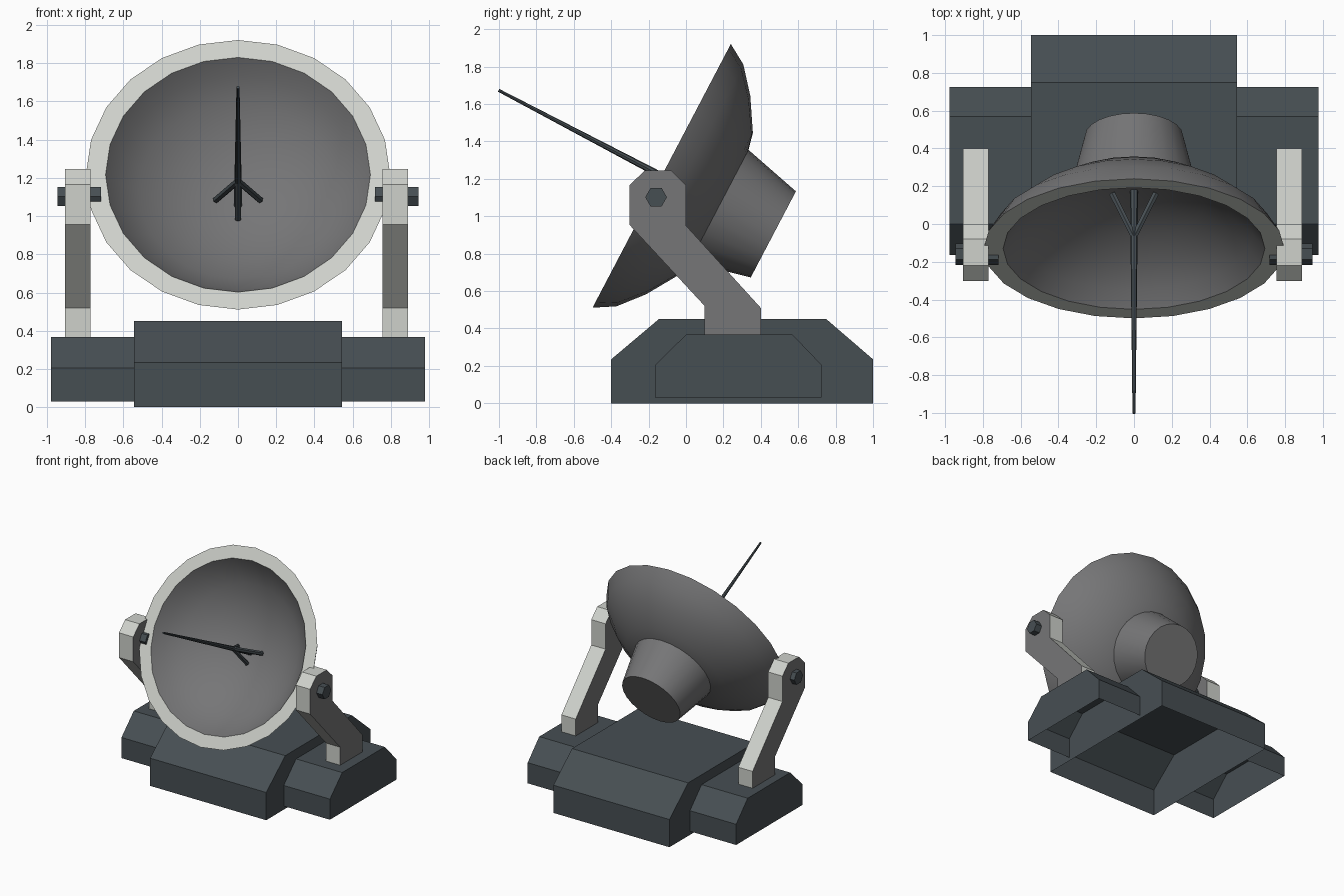
import bpy, bmesh, math
from mathutils import Matrix, Vector

if "Cube" in bpy.data.objects:
    bpy.data.objects.remove(bpy.data.objects["Cube"])


def material(name, rgb):
    m = bpy.data.materials.new(name)
    m.diffuse_color = (*rgb, 1)
    m.use_nodes = True
    m.node_tree.nodes["Principled BSDF"].inputs["Base Color"].default_value = m.diffuse_color
    return m


DARK = material("dark slate", (0.062, 0.077, 0.086))
MID = material("mid grey", (0.18, 0.18, 0.184))
LIGHT = material("light grey", (0.62, 0.64, 0.60))


def finish(name, bm, mats, matrix=None, smooth=False):
    bmesh.ops.remove_doubles(bm, verts=bm.verts, dist=1e-5)
    bmesh.ops.recalc_face_normals(bm, faces=bm.faces)
    if matrix:
        bm.transform(matrix)
    me = bpy.data.meshes.new(name)
    bm.to_mesh(me)
    bm.free()
    ob = bpy.data.objects.new(name, me)
    bpy.context.collection.objects.link(ob)
    for m in mats:
        me.materials.append(m)
    if smooth:
        bpy.ops.object.select_all(action='DESELECT')
        ob.select_set(True)
        bpy.context.view_layer.objects.active = ob
        bpy.ops.object.shade_smooth_by_angle(angle=math.radians(35))
    return ob


def prism(name, profile, x0, x1, mats, open_bottom=False):
    """Extrude a (y, z) profile along x; caps use the last material."""
    bm = bmesh.new()
    a = [bm.verts.new((x0, y, z)) for y, z in profile]
    b = [bm.verts.new((x1, y, z)) for y, z in profile]
    n = len(profile)
    for i in range(1 if open_bottom else 0, n):
        j = (i + 1) % n
        bm.faces.new((a[i], a[j], b[j], b[i]))
    for cap in (a, b):
        bm.faces.new(cap).material_index = len(mats) - 1
    return finish(name, bm, mats)


def revolve(name, profile, mats, matrix, sides=24, smooth=True, rim=None):
    """Spin a (radius, height) profile; the band numbered rim gets material 1."""
    bm = bmesh.new()
    rings = []
    for r, h in profile:
        if r == 0:
            rings.append([bm.verts.new((0, 0, h))] * sides)
        else:
            rings.append([bm.verts.new((r * math.sin(2 * math.pi * k / sides),
                                        r * math.cos(2 * math.pi * k / sides), h))
                          for k in range(sides)])
    for i in range(len(rings) - 1):
        for k in range(sides):
            j = (k + 1) % sides
            vs = list(dict.fromkeys((rings[i][k], rings[i][j], rings[i + 1][j], rings[i + 1][k])))
            bm.faces.new(vs).material_index = 1 if i == rim else 0
    return finish(name, bm, mats, matrix, smooth)


def rod(name, p, q, r0, r1, sides=8):
    p, q = Vector(p), Vector(q)
    mat = Matrix.Translation(p) @ (q - p).to_track_quat('Z', 'Y').to_matrix().to_4x4()
    h = (q - p).length
    revolve(name, [(0, 0), (r0, 0), (r1, h), (0, h)], [DARK], mat, sides, smooth=False)


# base: hollow chamfered housings, open underneath
prism("base_centre", [(-0.4, 0), (1, 0), (1, 0.235), (0.75, 0.45), (-0.145, 0.45), (-0.4, 0.235)],
      -0.545, 0.545, [DARK], open_bottom=True)
side = [(-0.165, 0.03), (0.725, 0.03), (0.725, 0.205), (0.57, 0.367), (0, 0.367), (-0.165, 0.205)]

# cranked support arms and hexagonal pivots
arm = [(0.1, 0.355), (0.4, 0.355), (0.4, 0.51), (0, 0.95), (0, 1.165), (-0.08, 1.245),
       (-0.22, 1.245), (-0.303, 1.165), (-0.303, 0.955), (0.1, 0.52)]
pivot = [(-0.16 + 0.058 * math.cos(k * math.pi / 3), 1.102 + 0.058 * math.sin(k * math.pi / 3))
         for k in range(6)]
for s, label, centre in ((-1, "left", -0.838), (1, "right", 0.822)):
    prism(label + "_base_side", side, s * 0.544, s * 0.978, [DARK], open_bottom=True)
    prism(label + "_arm", arm, centre - 0.067, centre + 0.067, [LIGHT, MID])
    prism(label + "_pivot", pivot, s * 0.717, s * 0.945, [DARK])

# dish frame: local z points out of the dish, local y up its face
tilt = Matrix(((1, 0, 0, 0), (0, 0.4645, -0.8856, -0.13), (0, 0.8856, 0.4645, 1.216), (0, 0, 0, 1)))
bowl_in = [(0, -0.345), (0.19, -0.325), (0.37, -0.265), (0.52, -0.18), (0.63, -0.085), (0.693, 0)]
bowl_out = [(0.796, 0), (0.73, -0.11), (0.6, -0.22), (0.43, -0.325), (0.22, -0.375), (0, -0.385)]
revolve("dish", bowl_in + bowl_out, [MID, LIGHT], tilt, rim=len(bowl_in) - 1)

# tapered housing behind the dish
revolve("rear_housing", [(0.34, -0.34), (0.26, -0.674), (0, -0.674)], [MID], tilt)

# antenna mast and its three struts
rod("antenna_mast", tilt @ Vector((0, 0, -0.37)), tilt @ Vector((0, 0, 0.985)), 0.022, 0.008)
root = tilt @ Vector((0, 0, -0.07))
for label, foot in (("left", (-0.115, 0.16, 1.085)), ("right", (0.115, 0.16, 1.085)),
                    ("lower", (0, 0.12, 0.985))):
    rod(label + "_strut", root, foot, 0.018, 0.018, 6)
